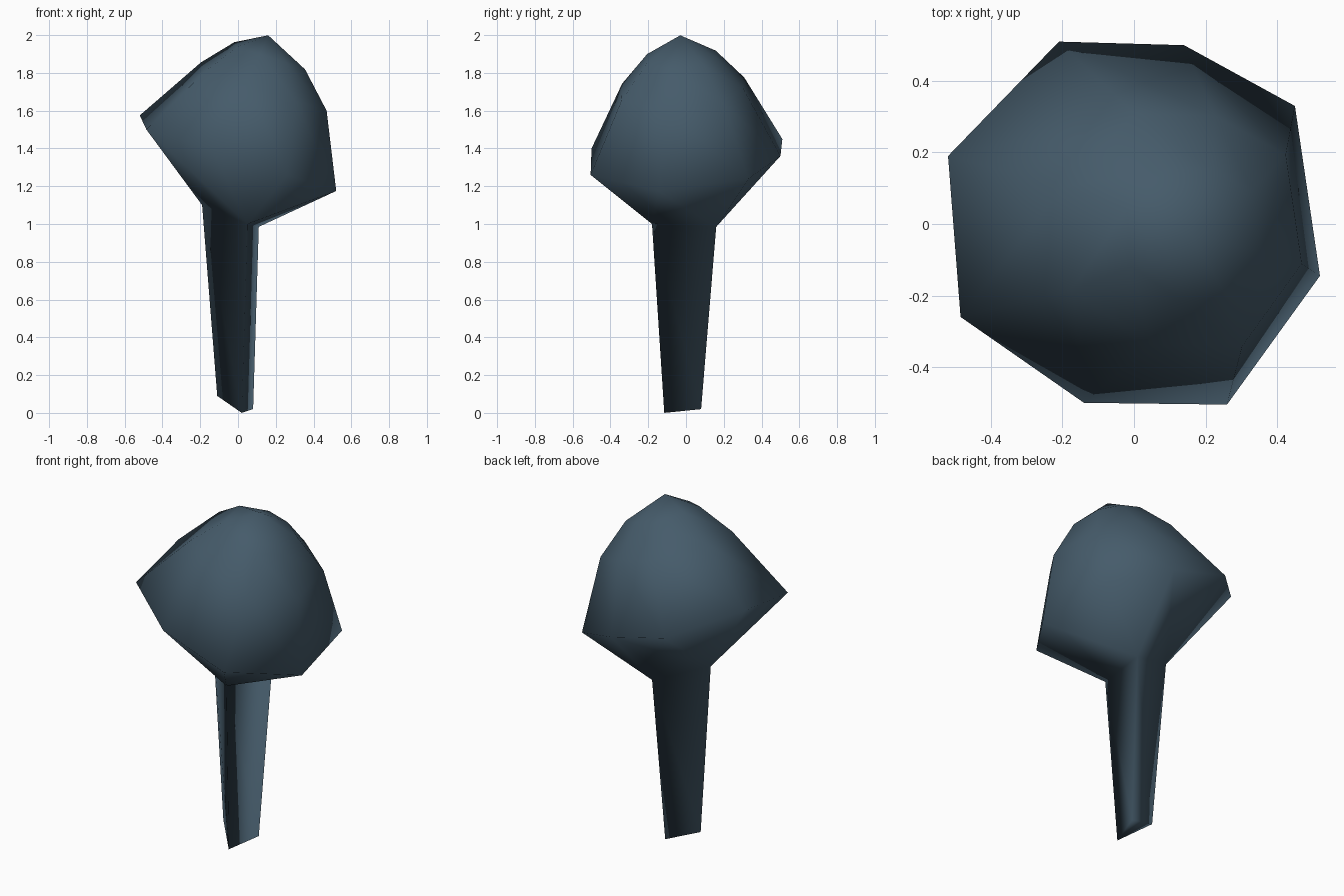
import bpy, bmesh, math
from mathutils import Vector

if "Cube" in bpy.data.objects:
    bpy.data.objects.remove(bpy.data.objects["Cube"])

slate = bpy.data.materials.new("slate_blue")
slate.diffuse_color = (0.06, 0.105, 0.145, 1)
slate.use_nodes = True
slate.node_tree.nodes["Principled BSDF"].inputs["Base Color"].default_value = slate.diffuse_color

# Uneven tilted rim of the crown (clockwise from the left)
RIM = [Vector(p) for p in (
    (-0.52, 0.19, 1.575), (-0.21, 0.51, 1.45), (0.14, 0.50, 1.36), (0.45, 0.33, 1.24),
    (0.52, -0.145, 1.175), (0.26, -0.505, 1.26), (-0.14, -0.50, 1.40), (-0.485, -0.26, 1.50))]
# Three-sided tapering stem
STEM_TOP = [Vector(p) for p in ((-0.19, 0.04, 1.10), (0.05, -0.18, 1.00), (0.11, 0.16, 0.985))]
STEM_BOT = [Vector(p) for p in ((-0.11, 0.02, 0.09), (0.02, -0.115, 0.0), (0.08, 0.08, 0.02))]

CENTRE = Vector((0, 0, 1.37))
AXIS = Vector((0.359, -0.047, 0.932)).normalized()
SLOPE = Vector((0.932, 0, -0.359))


def angle_gap(a, b):
    d = math.atan2(a.y, a.x) - math.atan2(b.y, b.x)
    return abs((d + math.pi) % (2 * math.pi) - math.pi)


def build(name, crown_move, stem_move, inverted):
    bm = bmesh.new()

    def ring(points, move):
        return [bm.verts.new(move(p)) for p in points]

    # Dome rings: scale towards the axis, height along it, sideways drift
    rings = []
    for scale, height, drift in ((1, 0, 0), (0.64, 0.38, 0), (0.36, 0.545, -0.03)):
        shift = AXIS * height + SLOPE * drift
        rings.append(ring([CENTRE + (p - CENTRE) * scale + shift for p in RIM], crown_move))
    apex = bm.verts.new(crown_move(CENTRE + AXIS * 0.645 + SLOPE * -0.077))
    top, bot = ring(STEM_TOP, stem_move), ring(STEM_BOT, stem_move)

    n = len(RIM)
    near = [min(range(3), key=lambda k: angle_gap(p, STEM_TOP[k])) for p in RIM]
    for i in range(n):
        j = (i + 1) % n
        for lo, hi in zip(rings, rings[1:]):
            bm.faces.new((lo[i], lo[j], hi[j], hi[i]))
        bm.faces.new((rings[-1][i], rings[-1][j], apex))
        # Underside running in to the stem
        bm.faces.new((rings[0][j], rings[0][i], top[near[i]]))
        if near[i] != near[j]:
            bm.faces.new((rings[0][j], top[near[i]], top[near[j]]))
    # Stem sides and foot
    for i in range(3):
        j = (i + 1) % 3
        bm.faces.new((top[i], top[j], bot[j], bot[i]))
    bm.faces.new(bot)

    bmesh.ops.recalc_face_normals(bm, faces=bm.faces[:])
    if inverted:
        bmesh.ops.reverse_faces(bm, faces=bm.faces[:])
    for f in bm.faces:
        f.smooth = True
    mesh = bpy.data.meshes.new(name)
    bm.to_mesh(mesh)
    bm.free()
    mesh.materials.append(slate)
    bpy.context.collection.objects.link(bpy.data.objects.new(name, mesh))


def shrink_crown(p):
    return RIM[0] + (p - RIM[0]) * 0.96 + Vector((0.006, 0, 0))


def shrink_stem(p):
    row = STEM_TOP if p.z > 0.5 else STEM_BOT
    return row[0].lerp(p, 0.92) + Vector((0.005, 0, 0.01))


# Tree body, and the slightly larger inside-out outline shell around it
build("tree_body", shrink_crown, shrink_stem, False)
build("outline_shell", lambda p: p, lambda p: p, True)
